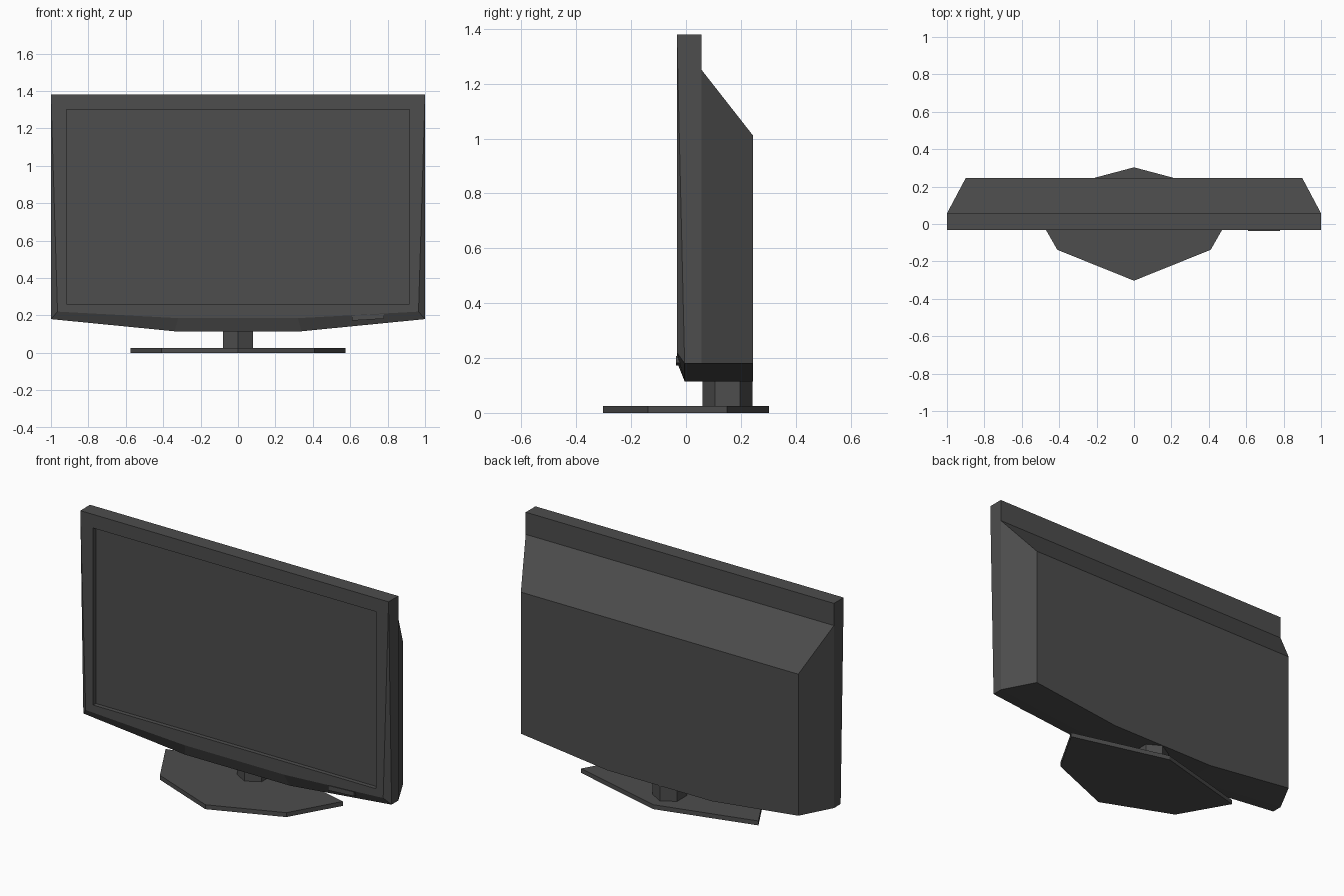
import bpy, bmesh

cube = bpy.data.objects.get("Cube")
if cube:
    bpy.data.objects.remove(cube, do_unlink=True)

plastic = bpy.data.materials.new("dark grey plastic")
plastic.use_nodes = True
grey = (0.074, 0.074, 0.074, 1)
plastic.diffuse_color = grey
plastic.node_tree.nodes["Principled BSDF"].inputs["Base Color"].default_value = grey


def finish(name, bm):
    bmesh.ops.remove_doubles(bm, verts=bm.verts, dist=0.0005)
    bmesh.ops.recalc_face_normals(bm, faces=bm.faces)
    mesh = bpy.data.meshes.new(name)
    bm.to_mesh(mesh)
    bm.free()
    mesh.materials.append(plastic)
    obj = bpy.data.objects.new(name, mesh)
    bpy.context.collection.objects.link(obj)
    return obj


def ring(bm, points):
    return [bm.verts.new(p) for p in points]


def bridge(bm, a, b):
    for i in range(len(a)):
        j = (i + 1) % len(a)
        bm.faces.new((a[i], a[j], b[j], b[i]))


def mirrored(half):
    """Right half of an outline, closed with its mirror image."""
    return half + [(-x, *rest) for x, *rest in reversed(half) if x > 0]


def prism(name, half, z0, z1):
    bm = bmesh.new()
    outline = mirrored(half)
    low = ring(bm, [(x, y, z0) for x, y in outline])
    high = ring(bm, [(x, y, z1) for x, y in outline])
    bridge(bm, low, high)
    bm.faces.new(low)
    bm.faces.new(high)
    return finish(name, bm)


FRONT, EDGE, MID, BACK = -0.033, -0.005, 0.057, 0.245
TOP, SIDE_Z, LOW_Z = 1.38, 0.18, 0.115

# Bezel with bevelled chin and recessed screen
bm = bmesh.new()
face = ring(bm, mirrored([(1, FRONT, TOP), (0.965, FRONT, 0.22), (0.32, FRONT, 0.185)]))
rim = ring(bm, mirrored([(1, FRONT, TOP), (1, EDGE, SIDE_Z), (0.34, EDGE, LOW_Z)]))
rear = ring(bm, mirrored([(1, MID, TOP), (1, MID, SIDE_Z), (0.34, MID, LOW_Z)]))
# The top edge is not bevelled, so face and rim share their top corners
for i in range(5):
    bm.faces.new((face[i], face[i + 1], rim[i + 1], rim[i]))
bridge(bm, rim, rear)
bm.faces.new(rear)
screen = mirrored([(0.917, FRONT, 1.30), (0.917, FRONT, 0.262)])
hole = ring(bm, screen)
glass = ring(bm, [(x, y + 0.025, z) for x, y, z in screen])
bridge(bm, hole, glass)
bm.faces.new(glass)
bm.faces.new((face[5], face[0], hole[0], hole[3]))
bm.faces.new((face[0], face[1], hole[1], hole[0]))
bm.faces.new(face[1:5] + [hole[2], hole[1]])
bm.faces.new((face[4], face[5], hole[3], hole[2]))
finish("bezel_and_screen", bm)

# Tapered rear housing
bm = bmesh.new()
inner = ring(bm, mirrored([(1, MID, 1.25), (1, MID, SIDE_Z), (0.34, MID, LOW_Z)]))
outer = ring(bm, mirrored([(0.9, BACK, 1.01), (0.9, BACK, SIDE_Z), (0.34, BACK, LOW_Z)]))
bridge(bm, inner, outer)
bm.faces.new(outer)
finish("rear_housing", bm)

# Small control panel on the chin
bm = bmesh.new()
near = ring(bm, [(0.61, -0.037, 0.172), (0.78, -0.037, 0.182),
                 (0.78, -0.037, 0.207), (0.61, -0.037, 0.2)])
far = ring(bm, [(v.co.x, 0.0, v.co.z) for v in near])
bridge(bm, near, far)
bm.faces.new(near)
bm.faces.new(far)
finish("control_panel", bm)

# Stand
prism("stand_neck", [(0, 0.06), (0.08, 0.105), (0.08, 0.197), (0, 0.243)], 0.02, 0.13)
prism("stand_base", [(0, -0.303), (0.41, -0.138), (0.575, 0.15), (0, 0.303)], 0, 0.026)
